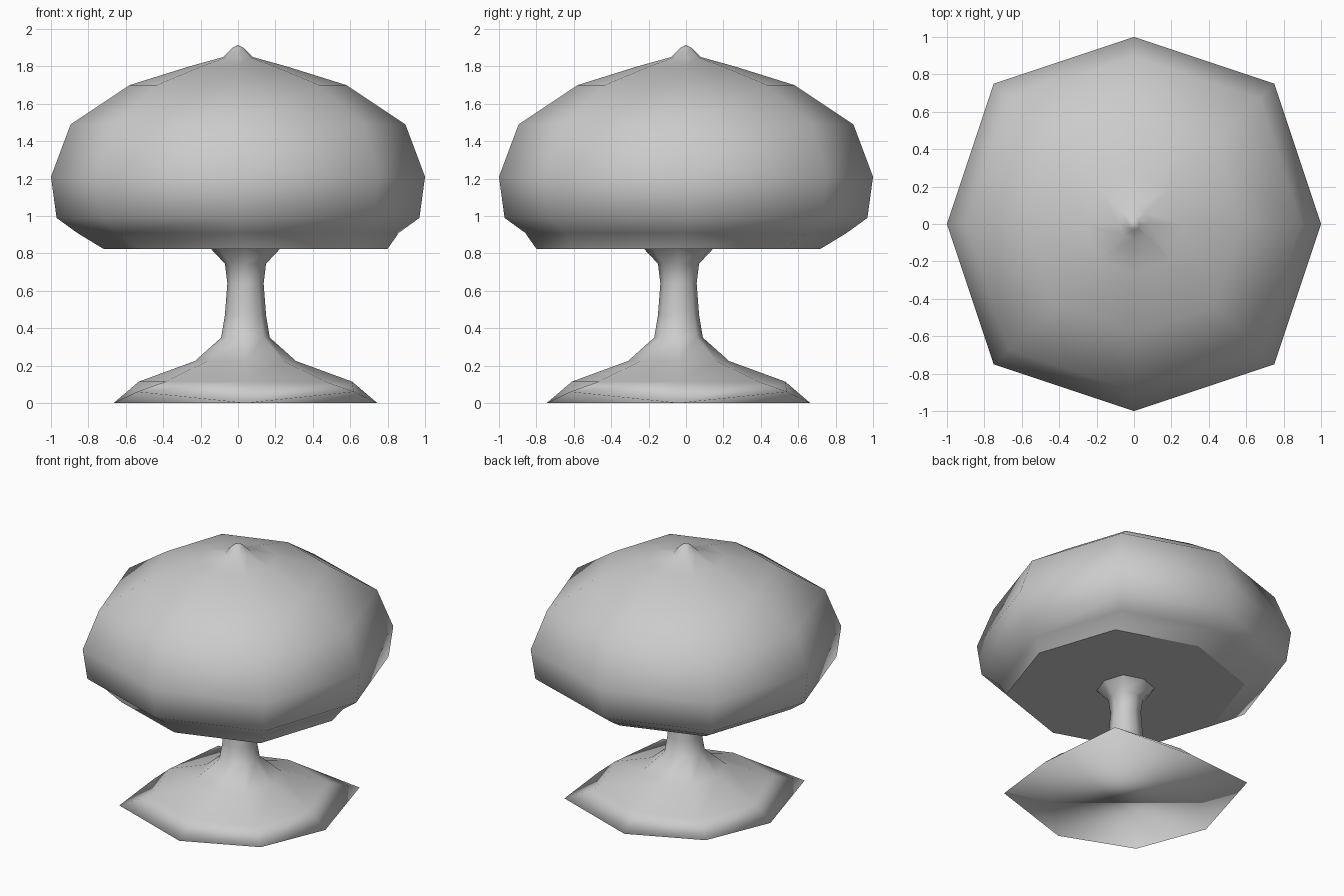
import bpy, bmesh

if "Cube" in bpy.data.objects:
    bpy.data.objects.remove(bpy.data.objects["Cube"])

# Eight directions: axis points at 1, diagonal points at (0.75, 0.75)
DIRS = [(1, 0), (.75, .75), (0, 1), (-.75, .75), (-1, 0), (-.75, -.75), (0, -1), (.75, -.75)]


def lathe(name, rings, build_caps):
    """Skin rings of (radius, z, x offset, y offset) into an eight-sided body."""
    bm = bmesh.new()
    loops = [[bm.verts.new((ox + r * dx, oy + r * dy, z)) for dx, dy in DIRS]
             for r, z, ox, oy in rings]
    for a, b in zip(loops, loops[1:]):
        for i in range(8):
            j = (i + 1) % 8
            bm.faces.new((a[i], a[j], b[j], b[i]))
    for f in bm.faces:
        f.smooth = True
    build_caps(bm, loops)
    mesh = bpy.data.meshes.new(name)
    bm.to_mesh(mesh)
    bm.free()
    obj = bpy.data.objects.new(name, mesh)
    bpy.context.collection.objects.link(obj)
    return obj


def shade_caps(bm, loops):
    # crisp flat underside and rounded tip
    under = bm.faces.new(loops[0][::-1])
    for e in under.edges:
        e.smooth = False
    tip = bm.verts.new((0, 0, 1.915))
    for i in range(8):
        bm.faces.new((loops[-1][i], loops[-1][(i + 1) % 8], tip)).smooth = True


def base_caps(bm, loops):
    # rim corners lift and spread on the diagonals, underside is a square plus four flaps
    rim = loops[0]
    for v, (dx, dy) in list(zip(rim, DIRS))[1::2]:
        v.co = (OX + .58 * dx / .75, OY + .58 * dy / .75, .06)
    bm.faces.new(rim[::2][::-1]).smooth = True
    for i in range(0, 8, 2):
        bm.faces.new((rim[i], rim[(i + 2) % 8], rim[i + 1])).smooth = True


OX, OY = .04, -.04

# Domed shade with finial
lathe("lamp_shade",
      [(.76, .825, OX, OY), (.86, .91, 0, 0), (.97, .99, 0, 0), (1, 1.21, 0, 0),
       (.895, 1.49, 0, 0), (.58, 1.70, 0, 0), (.26, 1.80, 0, 0), (.08, 1.85, 0, 0),
       (.03, 1.90, 0, 0)], shade_caps)

# Stem flaring into a wide foot
lathe("lamp_stem_and_base",
      [(r, z, OX, OY) for r, z in
       [(.705, 0), (.57, .115), (.27, .225), (.13, .35), (.11, .47), (.097, .64),
        (.11, .745), (.185, .825)]], base_caps)
